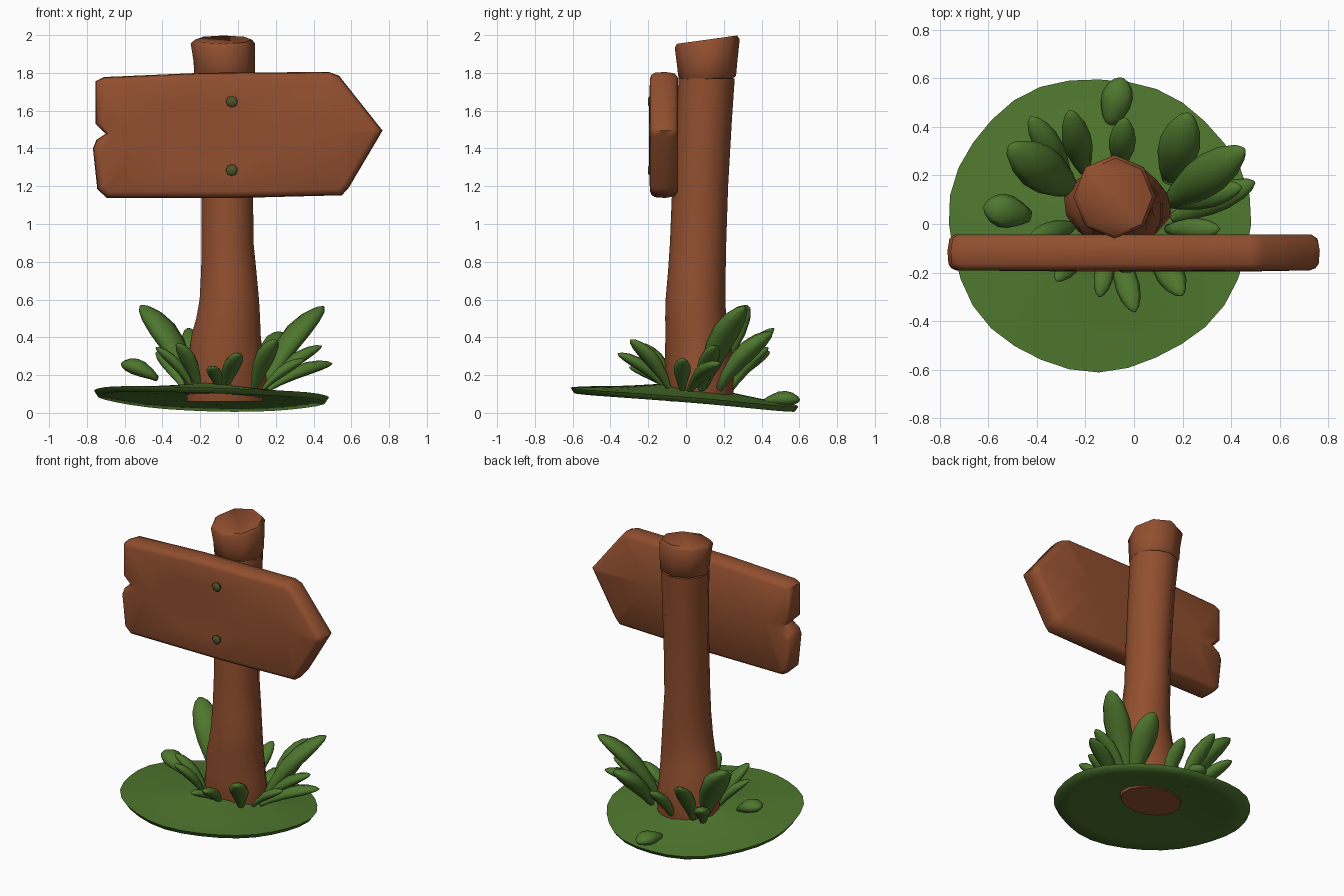
import bpy, bmesh, math
from mathutils import Vector
from mathutils.geometry import delaunay_2d_cdt

if "Cube" in bpy.data.objects:
    bpy.data.objects.remove(bpy.data.objects["Cube"])


def mat(name, col):
    m = bpy.data.materials.new(name)
    m.diffuse_color = (*col, 1)
    m.use_nodes = True
    m.node_tree.nodes["Principled BSDF"].inputs["Base Color"].default_value = m.diffuse_color
    return m


BROWN = mat("brown wood", (0.285, 0.078, 0.028))
GREEN = mat("grass green", (0.076, 0.183, 0.027))
OLIVE = mat("dark olive nail", (0.075, 0.085, 0.022))


def finish(name, verts, faces, material, angle=50):
    me = bpy.data.meshes.new(name)
    me.from_pydata([tuple(v) for v in verts], [], faces)
    bm = bmesh.new()
    bm.from_mesh(me)
    bmesh.ops.remove_doubles(bm, verts=bm.verts, dist=1e-5)
    bmesh.ops.recalc_face_normals(bm, faces=bm.faces)
    bm.to_mesh(me)
    bm.free()
    me.materials.append(material)
    ob = bpy.data.objects.new(name, me)
    bpy.context.collection.objects.link(ob)
    bpy.ops.object.select_all(action='DESELECT')
    ob.select_set(True)
    bpy.context.view_layer.objects.active = ob
    bpy.ops.object.shade_smooth_by_angle(angle=math.radians(angle))
    return ob


def loft(name, rings, material, caps=True, angle=50):
    n = len(rings[0])
    verts = [v for r in rings for v in r]
    faces = [(k * n + i, k * n + (i + 1) % n, (k + 1) * n + (i + 1) % n, (k + 1) * n + i)
             for k in range(len(rings) - 1) for i in range(n)]
    if caps:
        faces += [tuple(range(n))[::-1], tuple(range((len(rings) - 1) * n, len(rings) * n))]
    return finish(name, verts, faces, material, angle)


# grassy mound: thin tilted disc, gently domed, hollow below
def mound_ring(r, top):
    out = []
    for i in range(32):
        a = 2 * math.pi * i / 32
        wob = 1 + 0.010 * math.sin(3 * a + 1) + 0.008 * math.sin(7 * a)
        x, y = 0.622 * r * wob * math.cos(a), 0.603 * r * wob * math.sin(a)
        z = max(0, 0.053 - 0.083 * y - 0.03 * x + 0.05 * x * x)
        z += 0.006 * r * math.sin(5 * a) * (1 - r)
        z += 0.03 + 0.08 * (1 - r) ** 1.2 if top else 0.045 * (1 - r * r)
        out.append((x - 0.145, y, z))
    return out


loft("grass_mound", [mound_ring(r, False) for r in (0.1, 0.5, 0.8, 0.97)]
     + [mound_ring(r, True) for r in (1.0, 0.95, 0.75, 0.5, 0.3, 0.1)], GREEN, angle=70)


# post: x range, y range at each height; top is slanted up to the back
def post_ring(z, x0, x1, y0, y1, slant=0.0, flare=0.0, n=14, turn=0.5):
    cx, cy, rx, ry = (x0 + x1) / 2, (y0 + y1) / 2, (x1 - x0) / 2, (y1 - y0) / 2
    out = []
    for i in range(n):
        a = 2 * math.pi * (i + turn) / n
        k = 1.02 + flare * math.cos(4 * a + 0.6)
        out.append((cx + rx * k * math.cos(a), cy + ry * k * math.sin(a),
                    z + slant * math.sin(a)))
    return out


loft("post", [post_ring(*p) for p in (
    (0.06, -0.27, 0.13, -0.08, 0.24), (0.17, -0.28, 0.145, -0.10, 0.25, 0, 0.05),
    (0.28, -0.262, 0.13, -0.105, 0.245, 0, 0.03), (0.42, -0.245, 0.12, -0.105, 0.22),
    (0.50, -0.222, 0.118, -0.107, 0.21), (0.60, -0.204, 0.112, -0.105, 0.205),
    (0.75, -0.196, 0.098, -0.092, 0.207), (0.90, -0.193, 0.083, -0.082, 0.21),
    (1.20, -0.193, 0.080, -0.070, 0.22), (1.55, -0.205, 0.080, -0.05, 0.24),
    (1.77, -0.222, 0.080, -0.036, 0.255))], BROWN, angle=60)
loft("post_cap", [post_ring(*p, n=8, turn=0) for p in (
    (1.76, -0.20, 0.07, -0.02, 0.245, 0.01), (1.775, -0.228, 0.087, -0.036, 0.262, 0.01),
    (1.86, -0.232, 0.087, -0.045, 0.270, 0.015), (1.955, -0.247, 0.087, -0.056, 0.281, 0.022),
    (1.976, -0.225, 0.072, -0.045, 0.268, 0.022))], BROWN, angle=55)

# sign board: arrow outline with a notch on the left end
OUT = [(-0.755, 1.755), (-0.71, 1.778), (-0.2, 1.80), (0.48, 1.805), (0.535, 1.785),
       (0.745, 1.52), (0.765, 1.495), (0.745, 1.46), (0.585, 1.19), (0.55, 1.152), (0, 1.138),
       (-0.695, 1.138), (-0.745, 1.185), (-0.768, 1.40), (-0.75, 1.445), (-0.70, 1.478),
       (-0.755, 1.53)]


def inset(pts, d):
    res = []
    for i, p in enumerate(pts):
        p = Vector(p)
        e1 = (p - Vector(pts[i - 1])).normalized()
        e2 = (Vector(pts[(i + 1) % len(pts)]) - p).normalized()
        t = (e1 + e2).normalized()
        res.append(p + Vector((t.y, -t.x)) * d / max(0.75, t.dot(e1)))
    return res


def board_cap(d, y, dents):
    # fill one face of the board, with inner points pushed in for groove and nail dents
    rim = inset(OUT, d)
    n = len(rim)
    pts = rim + [Vector(q[:2]) for q in dents]
    v, _, f, *_ = delaunay_2d_cdt(pts, [(i, (i + 1) % n) for i in range(n)], [], 1, 1e-5)
    depth = []
    for q in v:
        hit = [k[2] for k in dents if (Vector(k[:2]) - q).length < 1e-4]
        depth.append(hit[0] if hit else 0)
    return [(q.x, y + h, q.y) for q, h in zip(v, depth)], [tuple(t) for t in f]


front_dents = [(-0.55, 1.475, 0.016), (-0.35, 1.48, 0.006), (-0.035, 1.64, 0.018),
               (-0.03, 1.29, 0.018), (0.2, 1.60, -0.004), (0.2, 1.38, 0), (-0.3, 1.64, -0.004),
               (-0.3, 1.3, -0.004), (-0.02, 1.47, -0.004), (0.5, 1.5, -0.004)]
back_dents = [(-0.55, 1.475, -0.015), (-0.3, 1.48, -0.004), (0.3, 1.5, 0)]
layers = [(0.03, -0.043), (0.008, -0.060), (0.0, -0.11), (0.004, -0.165), (0.015, -0.182),
          (0.035, -0.191)]
n = len(OUT)
V = [(p.x, y, p.y) for d, y in layers for p in inset(OUT, d)]
F = [(k * n + i, k * n + (i + 1) % n, (k + 1) * n + (i + 1) % n, (k + 1) * n + i)
     for k in range(len(layers) - 1) for i in range(n)]
for (d, y), dents in ((layers[0], back_dents), (layers[-1], front_dents)):
    cv, cf = board_cap(d, y, dents)
    F += [tuple(i + len(V) for i in t) for t in cf]
    V += cv
finish("sign_board", V, F, BROWN, 60)

# nails
for z in (1.648, 1.285):
    loft("nail", [[(-0.033 + r * math.cos(a * math.pi / 4), y, z + r * math.sin(a * math.pi / 4))
                   for a in range(8)]
                  for r, y in ((0.025, -0.16), (0.031, -0.19), (0.02, -0.2))], OLIVE)


# leaves: thick rounded blades from base to tip, arched upward
def leaf(base, tip, w):
    b, t = Vector(base), Vector(tip)
    axis = (t - b).normalized()
    side = axis.cross(Vector((0, 0, 1))).normalized()
    up = side.cross(axis)
    length = (t - b).length
    rings = []
    for s, k in ((0, 0.35), (0.2, 0.65), (0.45, 0.95), (0.65, 1), (0.83, 0.8), (0.95, 0.45),
                 (1, 0.12)):
        c = b + axis * length * s + up * (0.07 * length * 4 * s * (1 - s) - 0.02)
        rings.append([c + side * (w / 2 * k * math.cos(a * math.pi / 4))
                      + up * (w / 3.2 * k * math.sin(a * math.pi / 4)) for a in range(8)])
    loft("leaf", rings, GREEN, angle=70)


for base, tip, w in (
        ((0.13, 0.08, 0.15), (0.44, 0.30, 0.575), 0.17), ((0.14, 0.16, 0.14), (0.22, 0.44, 0.44), 0.17),
        ((-0.06, 0.22, 0.13), (-0.04, 0.42, 0.36), 0.11), ((-0.2, 0.2, 0.14), (-0.26, 0.45, 0.46), 0.12),
        ((-0.27, 0.2, 0.14), (-0.42, 0.43, 0.34), 0.11), ((-0.24, 0.13, 0.17), (-0.50, 0.31, 0.58), 0.19),
        ((-0.42, 0.03, 0.20), (-0.61, 0.07, 0.28), 0.14), ((0.15, 0.02, 0.14), (0.49, 0.17, 0.28), 0.11),
        ((0.13, 0.08, 0.14), (0.43, 0.15, 0.37), 0.11), ((0.12, -0.02, 0.14), (0.34, -0.02, 0.30), 0.09),
        ((-0.07, -0.1, 0.15), (0.0, -0.35, 0.33), 0.10), ((0.08, -0.08, 0.15), (0.19, -0.28, 0.40), 0.12),
        ((-0.1, -0.09, 0.15), (-0.14, -0.29, 0.26), 0.08), ((-0.2, -0.06, 0.15), (-0.31, -0.22, 0.38), 0.10),
        ((-0.23, 0.0, 0.15), (-0.42, -0.06, 0.36), 0.09), ((-0.1, 0.40, 0.07), (-0.05, 0.60, 0.09), 0.13)):
    leaf(base, tip, w)
